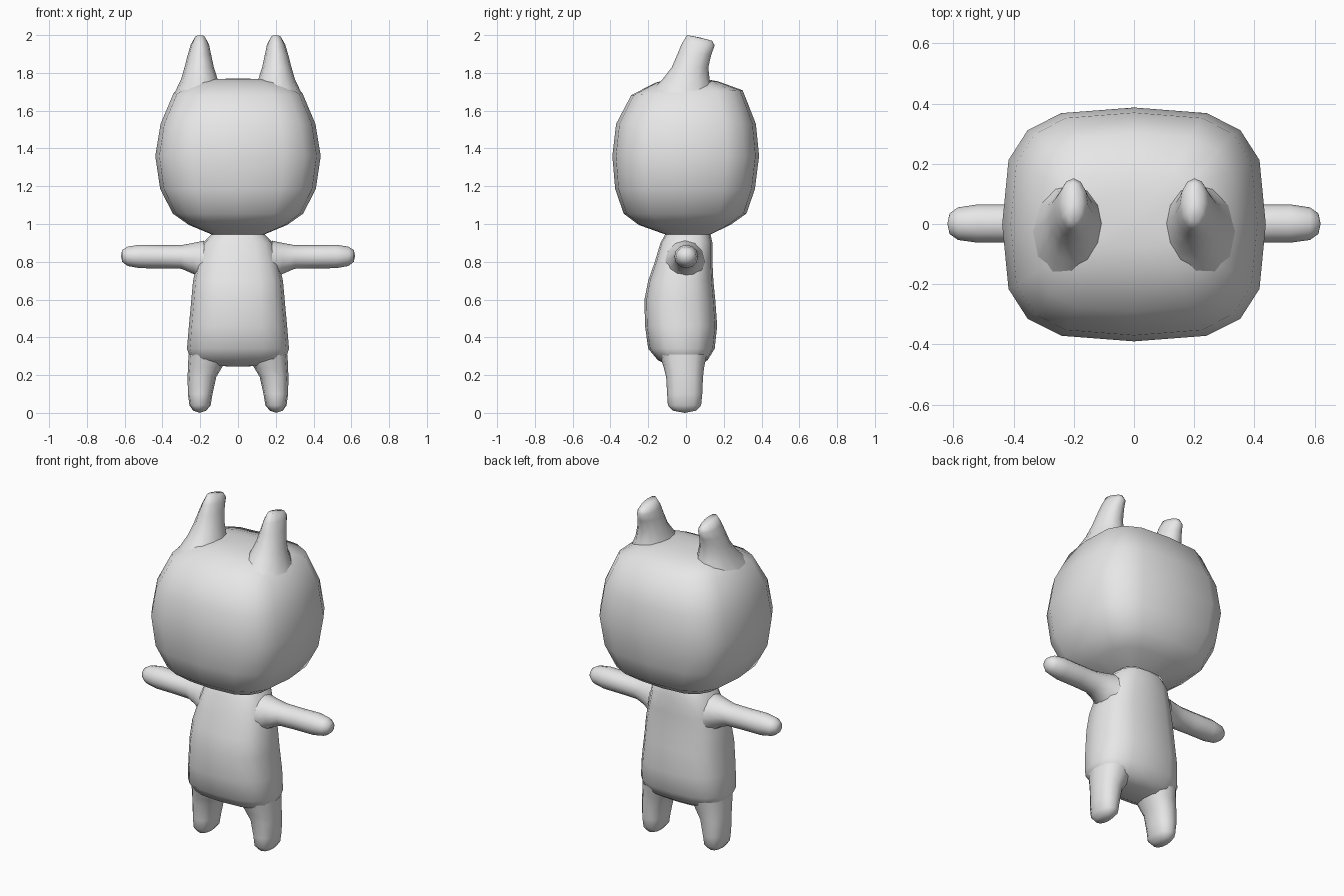
import bpy, bmesh, math

grey = bpy.data.materials.new("plain grey")
grey.diffuse_color = (0.8, 0.8, 0.8, 1)


def loft(name, rings, sides=16, power=1.0, axis="z", side=1, tip=None):
    """Skin rings of (s, u0, u1, v0, v1, tilt) along an axis; tip closes the last ring."""
    bm = bmesh.new()

    def place(s, u, v):
        p = (u, v, s) if axis == "z" else (s, v, u)
        return bm.verts.new((p[0] * side, p[1], p[2]))

    def rounded(t):
        return math.copysign(abs(t) ** power, t) if abs(t) > 1e-6 else 0.0

    loops = []
    for s, u0, u1, v0, v1, tilt in rings:
        loop = []
        for i in range(sides):
            a = 2 * math.pi * i / sides
            c, n = rounded(math.cos(a)), rounded(math.sin(a))
            loop.append(place(s + tilt * n, (u0 + u1) / 2 + (u1 - u0) / 2 * c,
                              (v0 + v1) / 2 + (v1 - v0) / 2 * n))
        loops.append(loop)
    for a, b in zip(loops, loops[1:]):
        for i in range(sides):
            j = (i + 1) % sides
            bm.faces.new((a[i], a[j], b[j], b[i]))
    if tip is not None:
        _, u0, u1, v0, v1, _ = rings[-1]
        pole = place(tip, (u0 + u1) / 2, (v0 + v1) / 2)
        for i in range(sides):
            bm.faces.new((loops[-1][i], loops[-1][(i + 1) % sides], pole))
    # Make every face point away from the axis of the part
    bmesh.ops.recalc_face_normals(bm, faces=bm.faces)
    mid = loops[len(loops) // 2]
    centre = sum((v.co for v in mid[1:]), mid[0].co.copy()) / sides
    face = mid[0].link_faces[0]
    if face.normal.dot(mid[0].co - centre) < 0:
        bmesh.ops.reverse_faces(bm, faces=bm.faces)
    for f in bm.faces:
        f.smooth = True
    mesh = bpy.data.meshes.new(name)
    bm.to_mesh(mesh)
    bm.free()
    mesh.materials.append(grey)
    obj = bpy.data.objects.new(name, mesh)
    bpy.context.collection.objects.link(obj)
    return obj


def centred(rows):
    """Rows of (z, half width, front y, back y, tilt)."""
    return [(z, -w, w, f, b, t) for z, w, f, b, t in rows]


# Head, starting at the neck opening
loft("head", centred([
    (0.945, 0.14, -0.11, 0.13, 0),
    (0.995, 0.26, -0.25, 0.235, 0),
    (1.055, 0.345, -0.33, 0.32, 0),
    (1.185, 0.412, -0.375, 0.365, 0),
    (1.36, 0.438, -0.39, 0.387, 0),
    (1.53, 0.41, -0.37, 0.37, 0),
    (1.695, 0.34, -0.29, 0.30, 0.013),
    (1.752, 0.24, -0.16, 0.17, 0.003),
    (1.768, 0.13, -0.08, 0.10, 0),
]), power=0.62, tip=1.77)

# Torso, from neck down to crotch
loft("torso", centred([
    (0.945, 0.14, -0.11, 0.13, 0),
    (0.90, 0.185, -0.135, 0.14, 0),
    (0.80, 0.215, -0.165, 0.14, 0),
    (0.70, 0.238, -0.20, 0.145, 0),
    (0.60, 0.247, -0.22, 0.155, 0),
    (0.46, 0.26, -0.217, 0.165, 0),
    (0.34, 0.27, -0.20, 0.152, 0),
    (0.28, 0.25, -0.15, 0.115, 0),
    (0.25, 0.17, -0.09, 0.07, 0),
]), power=0.75, tip=0.245)

for side, label in ((1, "right"), (-1, "left")):
    # Arm, flared at the shoulder
    loft(label + "_arm", [
        (0.18, 0.69, 0.912, -0.11, 0.10, 0),
        (0.235, 0.735, 0.90, -0.085, 0.08, 0),
        (0.30, 0.763, 0.888, -0.066, 0.068, 0),
        (0.40, 0.765, 0.888, -0.062, 0.065, 0),
        (0.52, 0.766, 0.89, -0.062, 0.065, 0),
        (0.585, 0.778, 0.88, -0.053, 0.055, 0),
        (0.613, 0.80, 0.862, -0.033, 0.035, 0),
    ], sides=12, axis="x", side=side, tip=0.62)

    # Leg with rounded foot
    loft(label + "_leg", [
        (0.31, 0.05, 0.262, -0.14, 0.11, 0),
        (0.24, 0.085, 0.265, -0.118, 0.096, 0),
        (0.19, 0.115, 0.267, -0.105, 0.09, 0),
        (0.10, 0.135, 0.265, -0.10, 0.086, 0),
        (0.04, 0.145, 0.257, -0.096, 0.08, 0),
        (0.012, 0.168, 0.238, -0.07, 0.055, 0),
    ], sides=12, power=0.85, side=side, tip=0.0)

    # Ear, spreading into the head and leaning back at the tip
    loft(label + "_ear", [
        (1.69, 0.085, 0.338, -0.20, 0.15, 0),
        (1.765, 0.107, 0.302, -0.125, 0.125, 0),
        (1.83, 0.128, 0.283, -0.075, 0.118, 0),
        (1.90, 0.143, 0.265, -0.045, 0.135, 0),
        (1.95, 0.153, 0.25, -0.022, 0.152, -0.005),
        (1.985, 0.172, 0.23, 0.005, 0.138, -0.015),
    ], sides=12, side=side, tip=1.988)
